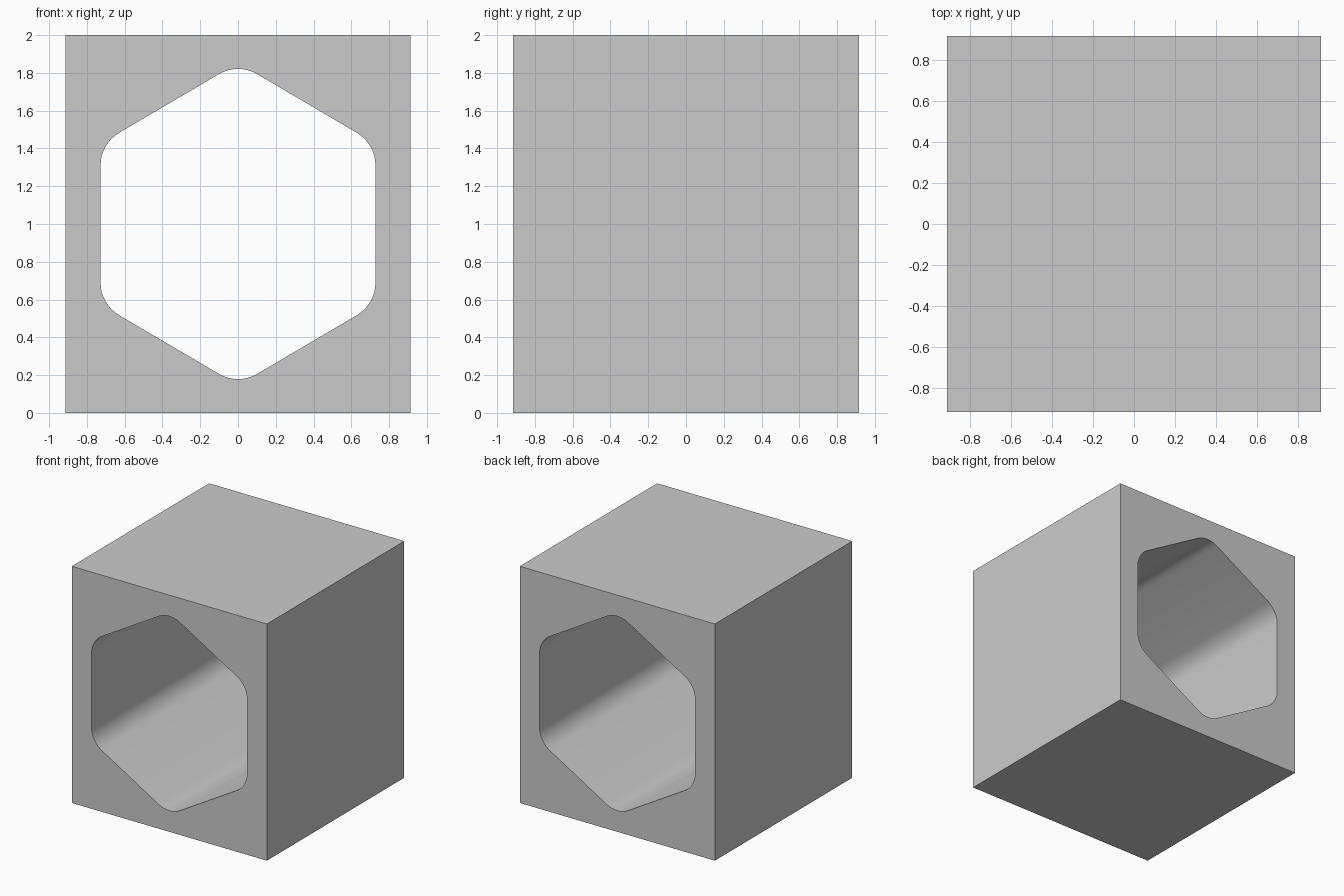
import bpy, bmesh, math
from mathutils import Vector

if "Cube" in bpy.data.objects:
    bpy.data.objects.remove(bpy.data.objects["Cube"])

HX, HY, H = 0.912, 0.917, 2.0          # block half width, half depth, height
SIDE, APEX, SHOULDER = 0.7275, 0.853, 0.425   # hexagon corners from its centre
RADIUS, SEGS = 0.2, 8                  # corner rounding


def rounded(corners, r, segs):
    """Replace every corner of a convex polygon with an arc."""
    out = []
    for i, c in enumerate(corners):
        a = (corners[i - 1] - c).normalized()
        b = (corners[(i + 1) % len(corners)] - c).normalized()
        half = a.angle(b) / 2
        centre = c + (a + b).normalized() * (r / math.sin(half))
        p = c + a * (r / math.tan(half)) - centre
        q = c + b * (r / math.tan(half)) - centre
        sweep = p.angle(q)
        for k in range(segs + 1):
            t = k / segs
            out.append(centre + (p * math.sin((1 - t) * sweep)
                                 + q * math.sin(t * sweep)) / math.sin(sweep))
    return out


def prism(name, points, y0, y1):
    """Extrude an x-z outline along y."""
    bm = bmesh.new()
    face = bm.faces.new([bm.verts.new((p.x, y0, p.y)) for p in points])
    ext = bmesh.ops.extrude_face_region(bm, geom=[face])
    verts = [v for v in ext["geom"] if isinstance(v, bmesh.types.BMVert)]
    bmesh.ops.translate(bm, verts=verts, vec=(0, y1 - y0, 0))
    bmesh.ops.recalc_face_normals(bm, faces=bm.faces)
    mesh = bpy.data.meshes.new(name)
    bm.to_mesh(mesh)
    bm.free()
    obj = bpy.data.objects.new(name, mesh)
    bpy.context.collection.objects.link(obj)
    return obj


# Solid block
block = prism("block", [Vector(p) for p in ((-HX, 0), (HX, 0), (HX, H), (-HX, H))], -HY, HY)

# Rounded hexagonal bore, front to back
hexagon = [Vector((x, 1 + z)) for x, z in (
    (0, APEX), (-SIDE, SHOULDER), (-SIDE, -SHOULDER),
    (0, -APEX), (SIDE, -SHOULDER), (SIDE, SHOULDER))]
bore = prism("bore_cutter", rounded(hexagon, RADIUS, SEGS), -HY - 0.2, HY + 0.2)

cut = block.modifiers.new("bore", 'BOOLEAN')
cut.operation = 'DIFFERENCE'
cut.solver = 'EXACT'
cut.object = bore
bpy.context.view_layer.objects.active = block
block.select_set(True)
bpy.ops.object.modifier_apply(modifier=cut.name)
bpy.data.objects.remove(bore, do_unlink=True)

# Smooth the rounded corners, keep the block edges sharp
bpy.ops.object.shade_smooth_by_angle(angle=math.radians(30))
